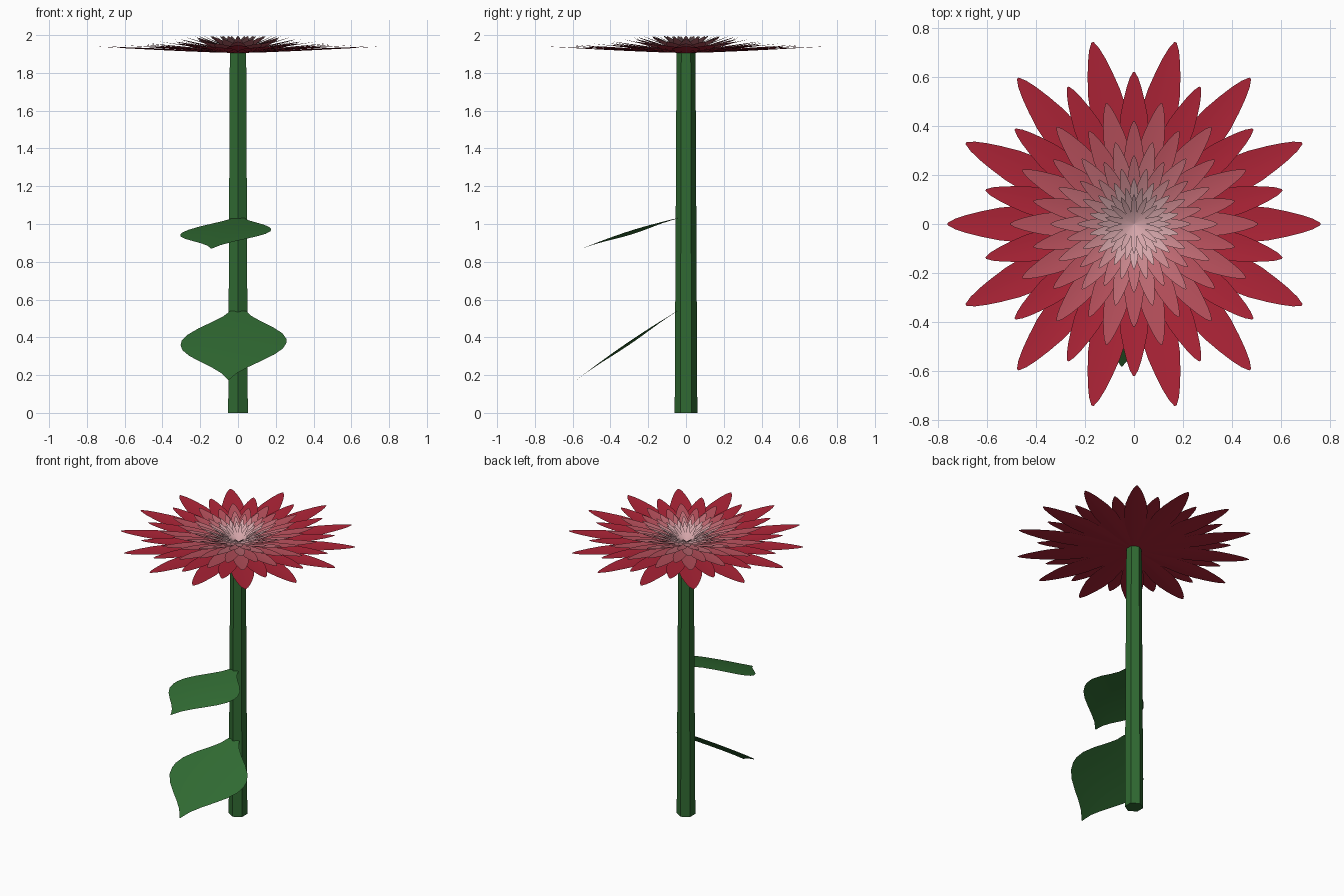
import bpy, bmesh, math
from mathutils import Matrix, Vector

cube = bpy.data.objects.get("Cube")
if cube:
    bpy.data.objects.remove(cube)


def material(name, rgb):
    """Flat material from 0-255 screen colour, converted to linear."""
    lin = [((c / 255 + 0.055) / 1.055) ** 2.4 for c in rgb]
    m = bpy.data.materials.new(name)
    m.use_nodes = True
    m.diffuse_color = (*lin, 1)
    m.node_tree.nodes["Principled BSDF"].inputs["Base Color"].default_value = (*lin, 1)
    return m


green = material("stem green", (48, 106, 50))
red = material("petal red", (174, 36, 55))
rose = material("petal rose", (184, 80, 92))
dusty = material("petal dusty pink", (192, 106, 115))
pink = material("petal pink", (200, 134, 140))
pale = material("petal pale pink", (212, 165, 169))


def add_object(name, bm, mats, smooth=True):
    mesh = bpy.data.meshes.new(name)
    bm.to_mesh(mesh)
    bm.free()
    for m in mats:
        mesh.materials.append(m)
    for p in mesh.polygons:
        p.use_smooth = smooth
    ob = bpy.data.objects.new(name, mesh)
    bpy.context.collection.objects.link(ob)
    return ob


def add_blade(bm, profile, place, columns=4):
    """Sheet whose rows follow (t, half width); place(t, s, w) gives the point."""
    rows = [[bm.verts.new(place(t, 2 * i / columns - 1, w)) for i in range(columns + 1)]
            for t, w in profile]
    return [bm.faces.new((a[i], b[i], b[i + 1], a[i + 1]))
            for a, b in zip(rows, rows[1:]) for i in range(columns)]


# Stem: tapered six-sided column
STEM_HEIGHT = 1.91
bm = bmesh.new()
bmesh.ops.create_cone(bm, cap_ends=True, segments=6, radius1=0.06, radius2=0.05,
                      depth=STEM_HEIGHT,
                      matrix=Matrix.Translation((0, 0, STEM_HEIGHT / 2)))
# Keep a corner of the hexagon at the front
corner = max(bm.verts, key=lambda v: v.co.y)
if abs(corner.co.x) > 0.01:
    bmesh.ops.rotate(bm, verts=bm.verts, matrix=Matrix.Rotation(math.pi / 6, 3, "Z"))
add_object("stem", bm, [green], smooth=False)

# Leaves: broad, drip-tipped sheets sloping down towards the front
LEAF = [(0, .15), (.08, .26), (.16, .45), (.25, .70), (.34, .90), (.42, .99), (.48, 1),
        (.56, .95), (.65, .80), (.74, .58), (.83, .34), (.91, .15), (.96, .07), (1, .01)]


def leaf(name, base, tip, half_width, twist):
    base, tip = Vector(base), Vector(tip)

    def place(t, s, w):
        p = base.lerp(tip, t)
        p.x += s * w * half_width
        p.z += 0.012 * math.sin(math.pi * t) * (1 - s * s * w) + twist * s * w
        return p

    bm = bmesh.new()
    add_blade(bm, LEAF, place, 6)
    bmesh.ops.recalc_face_normals(bm, faces=bm.faces)
    if sum(f.normal.z for f in bm.faces) < 0:
        bmesh.ops.reverse_faces(bm, faces=bm.faces)
    add_object(name, bm, [green])


leaf("lower_leaf", (0, -0.045, 0.54), (-0.05, -0.58, 0.175), 0.28, 0.005)
leaf("upper_leaf", (0, -0.045, 1.03), (-0.14, -0.55, 0.87), 0.238, 0.008)

# Petal rings: alternating layers, shorter and steeper towards the middle
PETAL = [(0, .006), (.2, .05), (.4, .086), (.58, .1), (.72, .088), (.82, .068),
         (.9, .048), (.96, .028), (1, .006)]
PETALS = 14
RINGS = [(.76, .035, red), (.62, .040, red), (.505, .046, rose), (.42, .054, rose),
         (.34, .065, dusty), (.28, .073, dusty), (.23, .077, pink),
         (.185, .076, pale), (.15, .074, pale), (.12, .070, pale)]

for k, (radius, rise, colour) in enumerate(RINGS):
    bm = bmesh.new()
    for n in range(PETALS):
        turn = Matrix.Rotation(2 * math.pi * (n + 0.5 * (k % 2)) / PETALS, 3, "Z")

        def place(t, s, w):
            cup = 0.6 * radius * w * w * s * s
            z = 1.905 + 0.002 * k + rise * t ** 1.3 + cup
            return turn @ Vector((radius * t, s * w * radius, z))

        add_blade(bm, PETAL, place)
    bm.normal_update()
    if sum(f.normal.z for f in bm.faces) < 0:
        bmesh.ops.reverse_faces(bm, faces=bm.faces)
    add_object(f"petal_ring_{k + 1}", bm, [colour])
